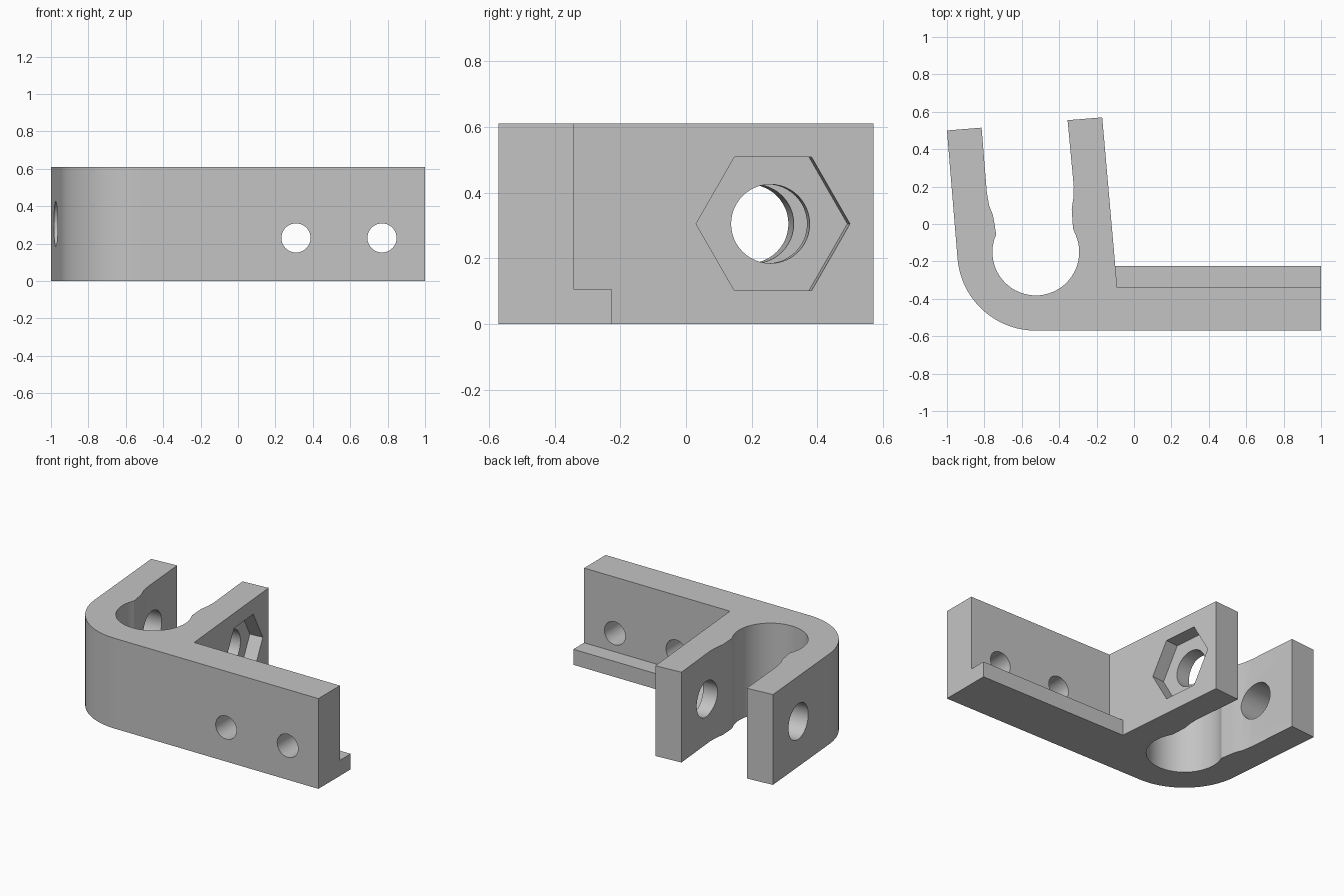
import bpy, bmesh, math
from mathutils import Matrix, Vector

cube = bpy.data.objects.get("Cube")
if cube:
    bpy.data.objects.remove(cube, do_unlink=True)

HEIGHT = 0.61
TILT = math.radians(5)          # lean of both clamp arms
BORE = Vector((-0.525, -0.15))  # centre of the round clamp seat

grey = bpy.data.materials.new("light grey")
grey.use_nodes = True
grey.diffuse_color = (0.55, 0.55, 0.55, 1)
grey.node_tree.nodes["Principled BSDF"].inputs["Base Color"].default_value = grey.diffuse_color


def make_object(name, bm):
    mesh = bpy.data.meshes.new(name)
    bmesh.ops.recalc_face_normals(bm, faces=bm.faces)
    bm.to_mesh(mesh)
    bm.free()
    mesh.materials.append(grey)
    obj = bpy.data.objects.new(name, mesh)
    bpy.context.collection.objects.link(obj)
    return obj


def arc(radius, start, end, steps):
    angles = [math.radians(start + (end - start) * i / steps) for i in range(steps + 1)]
    return [(BORE.x + radius * math.cos(a), BORE.y + radius * math.sin(a)) for a in angles]


def extrude_profile(name, points, height):
    bm = bmesh.new()
    face = bm.faces.new([bm.verts.new((x, y, 0)) for x, y in points])
    top = bmesh.ops.extrude_face_region(bm, geom=[face])["geom"]
    bmesh.ops.translate(bm, vec=(0, 0, height),
                        verts=[v for v in top if isinstance(v, bmesh.types.BMVert)])
    return make_object(name, bm)


def prism(name, sides, radius, length, centre, turn):
    """Prism lying along x, a corner pointing up, turned about z."""
    bm = bmesh.new()
    bmesh.ops.create_cone(bm, cap_ends=True, segments=sides, radius1=radius, radius2=radius,
                          depth=length, matrix=Matrix.Translation(centre)
                          @ Matrix.Rotation(turn, 4, "Z") @ Matrix.Rotation(math.pi / 2, 4, "Y"))
    return make_object(name, bm)


def combine(target, other, operation):
    mod = target.modifiers.new(other.name, "BOOLEAN")
    mod.object, mod.operation, mod.solver = other, operation, "EXACT"
    bpy.context.view_layer.objects.active = target
    bpy.ops.object.modifier_apply(modifier=mod.name)
    bpy.data.objects.remove(other, do_unlink=True)


# Bracket outline: mounting wall, right arm, round seat, left arm, rounded corner
outline = [(1, -0.57), (1, -0.34), (-0.09, -0.34), (-0.17, 0.57), (-0.355, 0.555),
           (-0.322, 0.2), (-0.324, 0.14), (-0.333, 0.08), (-0.326, -0.025)]
outline += arc(0.232, 24, -204, 40)
outline += [(-0.75, 0.025), (-0.755, 0.05), (-0.775, 0.1), (-0.787, 0.17),
            (-0.815, 0.515), (-1, 0.5)]
outline += arc(0.42, 185, 270, 24)
bracket = extrude_profile("clamp_bracket", outline, HEIGHT)

# Low ledge along the back of the mounting wall
ledge = extrude_profile("ledge", [(-0.15, -0.4), (1, -0.4), (1, -0.225), (-0.15, -0.225)], 0.105)
combine(bracket, ledge, "UNION")

# Clamp bolt hole through both arms, with a hexagonal nut pocket
nut_centre = Vector((-0.14, 0.265, 0.305))
axis = Vector((math.cos(TILT), math.sin(TILT), 0))
combine(bracket, prism("bolt_hole", 48, 0.12, 1.2, nut_centre - axis * 0.45, TILT), "DIFFERENCE")
combine(bracket, prism("nut_pocket", 6, 0.235, 0.2, nut_centre + axis * 0.005, TILT), "DIFFERENCE")

# Screw holes through the mounting wall
for x in (0.31, 0.77):
    combine(bracket, prism("screw_hole", 40, 0.078, 0.6, Vector((x, -0.45, 0.23)), math.pi / 2),
            "DIFFERENCE")

bpy.ops.object.select_all(action="DESELECT")
bracket.select_set(True)
bpy.context.view_layer.objects.active = bracket
bpy.ops.object.shade_smooth_by_angle(angle=math.radians(25))
